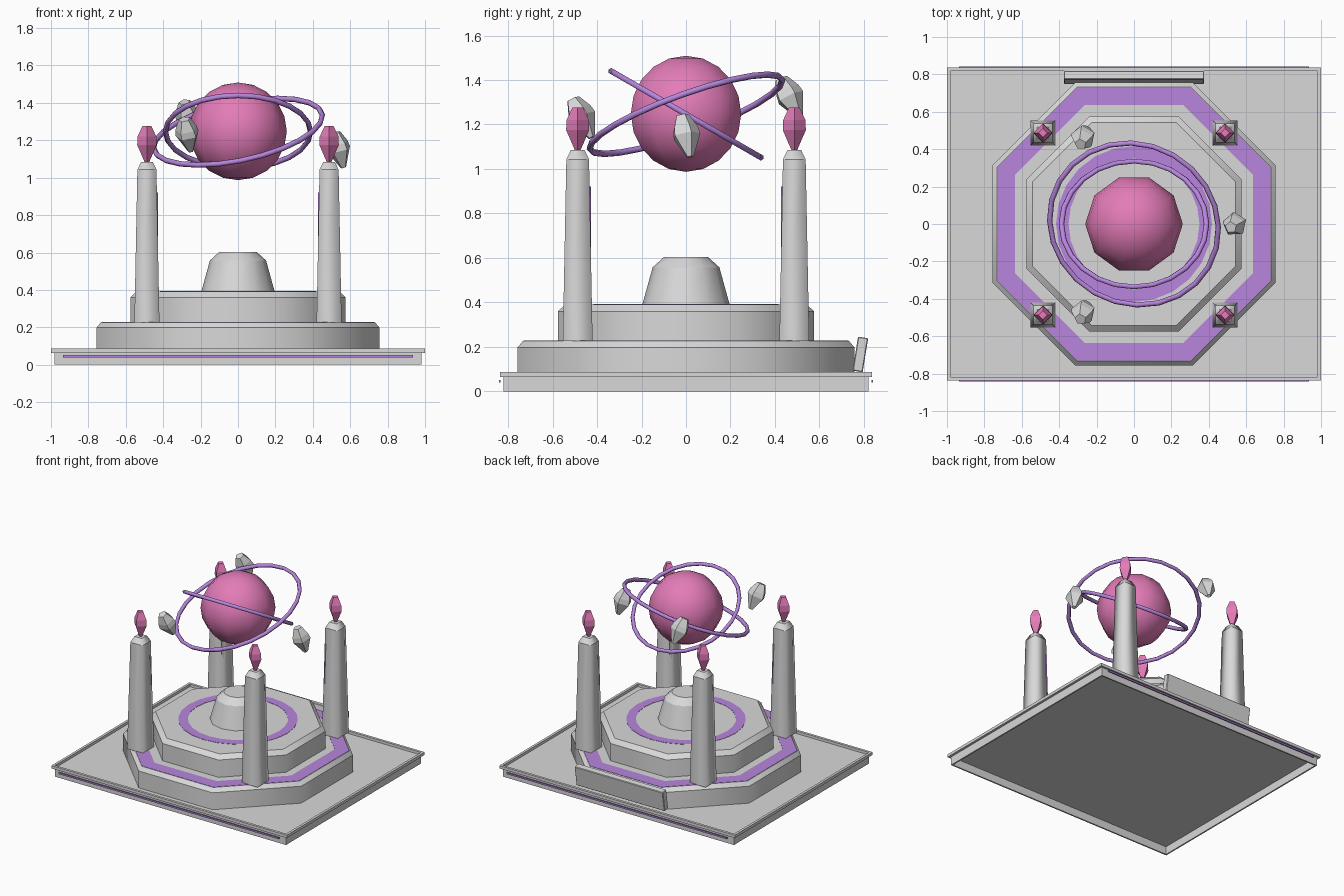
import bpy, bmesh, math
from mathutils import Matrix, Vector

if "Cube" in bpy.data.objects:
    bpy.data.objects.remove(bpy.data.objects["Cube"])


def material(name, color):
    m = bpy.data.materials.new(name)
    m.diffuse_color = (*color, 1)
    m.use_nodes = True
    m.node_tree.nodes["Principled BSDF"].inputs["Base Color"].default_value = m.diffuse_color
    return m


GREY = material("stone grey", (0.69, 0.69, 0.69))
PURPLE = material("rune purple", (0.48, 0.24, 0.73))
PINK = material("crystal pink", (0.77, 0.20, 0.48))


def finish(name, bm, mat, matrix=None):
    bmesh.ops.recalc_face_normals(bm, faces=bm.faces)
    me = bpy.data.meshes.new(name)
    bm.to_mesh(me)
    bm.free()
    me.materials.append(mat)
    ob = bpy.data.objects.new(name, me)
    bpy.context.collection.objects.link(ob)
    if matrix:
        ob.matrix_world = matrix
    return ob


def lathe(name, profile, sides, phase, mat, smooth=False, matrix=None, closed=False):
    """Spin (radius, z) points around z; closed makes a ring, otherwise ends are capped.
    Smooth shades around the axis but keeps the horizontal edges sharp."""
    bm = bmesh.new()
    loops = []
    for r, z in profile:
        loops.append([bm.verts.new((r * math.cos(phase + math.tau * i / sides),
                                    r * math.sin(phase + math.tau * i / sides), z))
                      for i in range(sides)])
    pairs = list(zip(loops, loops[1:]))
    if closed:
        pairs.append((loops[-1], loops[0]))
    else:
        bm.faces.new(loops[0])
        bm.faces.new(loops[-1])
    for a, b in pairs:
        for i in range(sides):
            j = (i + 1) % sides
            bm.faces.new((a[i], a[j], b[j], b[i])).smooth = smooth
    if smooth and not closed:
        for loop in loops:
            for i in range(sides):
                bm.edges.get((loop[i], loop[(i + 1) % sides])).smooth = False
    return finish(name, bm, mat, matrix)


def box(name, size, matrix, mat, bevel=0):
    bm = bmesh.new()
    bmesh.ops.create_cube(bm, size=1, matrix=Matrix.Diagonal((*size, 1)))
    if bevel:
        bmesh.ops.bevel(bm, geom=bm.edges[:], offset=bevel, segments=1, affect='EDGES')
    return finish(name, bm, mat, matrix)


def recessed_box(name, size, z, side, wall, depth):
    """Box centred at height z with its top (side 1) or bottom (side -1) sunk inside a thin wall."""
    bm = bmesh.new()
    bmesh.ops.create_cube(bm, size=1, matrix=at(0, 0, z) @ Matrix.Diagonal((*size, 1)))
    face = [f for f in bm.faces if f.normal.z * side > 0.9]
    bmesh.ops.inset_region(bm, faces=face, thickness=wall)
    bmesh.ops.inset_region(bm, faces=face, thickness=0.0002)
    bmesh.ops.translate(bm, verts=face[0].verts[:], vec=(0, 0, -side * depth))
    finish(name, bm, GREY)


def at(x, y, z):
    return Matrix.Translation((x, y, z))


# Hollow base skirt and the rimmed tray on top of it
recessed_box("base_skirt", (1.964, 1.64, 0.065), 0.0325, -1, 0.016, 0.06)
recessed_box("base_tray", (2.0, 1.672, 0.022), 0.075, 1, 0.027, 0.02)

# Glowing strips along front and back
for side, label in ((-1, "front"), (1, "back")):
    box(label + "_light_strip", (1.87, 0.008, 0.012), at(0, side * 0.837, 0.046), PURPLE)

# Octagonal tiers
K = 1 / math.cos(math.pi / 8)
OCT = math.pi / 8
lathe("lower_tier", [(0.757 * K, 0.068), (0.757 * K, 0.198), (0.733 * K, 0.227)],
      8, OCT, GREY, True)
lathe("upper_tier", [(0.575 * K, 0.225), (0.575 * K, 0.36), (0.543 * K, 0.391)],
      8, OCT, GREY, True)


# Painted bands on the tiers
def band(name, inner, outer, z, sides, phase):
    lathe(name, [(inner, z), (outer, z), (outer, z + 0.004), (inner, z + 0.004)],
          sides, phase, PURPLE, closed=True)


band("octagon_band", 0.637 * K, 0.731 * K, 0.225, 8, OCT)
band("circle_band", 0.35, 0.417, 0.389, 24, 0)

# Pedestal
lathe("pedestal", [(0.197, 0.388), (0.15, 0.558), (0.1, 0.603)],
      12, 0, GREY, True)

# Floating orb
bm = bmesh.new()
bmesh.ops.create_uvsphere(bm, u_segments=10, v_segments=10, radius=0.261,
                          matrix=Matrix.Rotation(math.pi / 2, 4, 'Z'))
for f in bm.faces:
    f.smooth = True
finish("orb", bm, PINK, at(0, 0, 1.248))


# Orbit rings
def orbit(name, radius, normal):
    tube = 0.0145
    prof = [(radius + tube * math.cos(math.tau * i / 6), tube * math.sin(math.tau * i / 6))
            for i in range(6)]
    rot = Vector((0, 0, 1)).rotation_difference(Vector(normal)).to_matrix().to_4x4()
    lathe(name, prof, 24, 0, PURPLE, True, at(0, 0, 1.246) @ rot, closed=True)


orbit("inner_orbit_ring", 0.388, (0, 0.577, 1))
orbit("outer_orbit_ring", 0.46, (-0.21, -0.364, 1))

# Corner pillars with inner light strip and crystal
S = math.sqrt(2)
for sx in (-1, 1):
    for sy in (-1, 1):
        x, y = 0.487 * sx, 0.487 * sy
        lathe("pillar", [(0.067 * S, 0.226), (0.051 * S, 1.043), (0.031 * S, 1.085)],
              4, math.pi / 4, GREY, True, at(x, y, 0))
        inward = Vector((-sx, -sy, 0)).normalized() * 0.072
        box("pillar_light_strip", (0.012, 0.014, 0.52),
            at(x + inward.x, y + inward.y, 0.66) @ Matrix.Rotation(math.atan2(-sy, -sx), 4, 'Z'), PURPLE)
        lathe("pillar_crystal", [(0.01, 1.078), (0.052, 1.175), (0.05, 1.22), (0.024, 1.276)],
              4, 0, PINK, False, at(x, y, 0))

# Floating stone shards
shards = ((0, 1.15, (-0.25, -0.2, 1)), (240, 1.23, (-0.2, -0.5, 1)), (120, 1.322, (-0.2, -0.5, 1)))
for deg, z, axis in shards:
    a = math.radians(deg)
    rot = Vector((0, 0, 1)).rotation_difference(Vector(axis)).to_matrix().to_4x4()
    lathe("stone_shard", [(0.016, -0.1), (0.066, 0.0), (0.06, 0.035), (0.032, 0.094)],
          5, 0.4, GREY, False, at(0.54 * math.cos(a), 0.54 * math.sin(a), z) @ rot)

# Leaning plaque at the back
box("back_plaque", (0.75, 0.046, 0.155),
    at(0, 0.784, 0.166) @ Matrix.Rotation(-0.16, 4, 'X'), GREY, 0.004)
